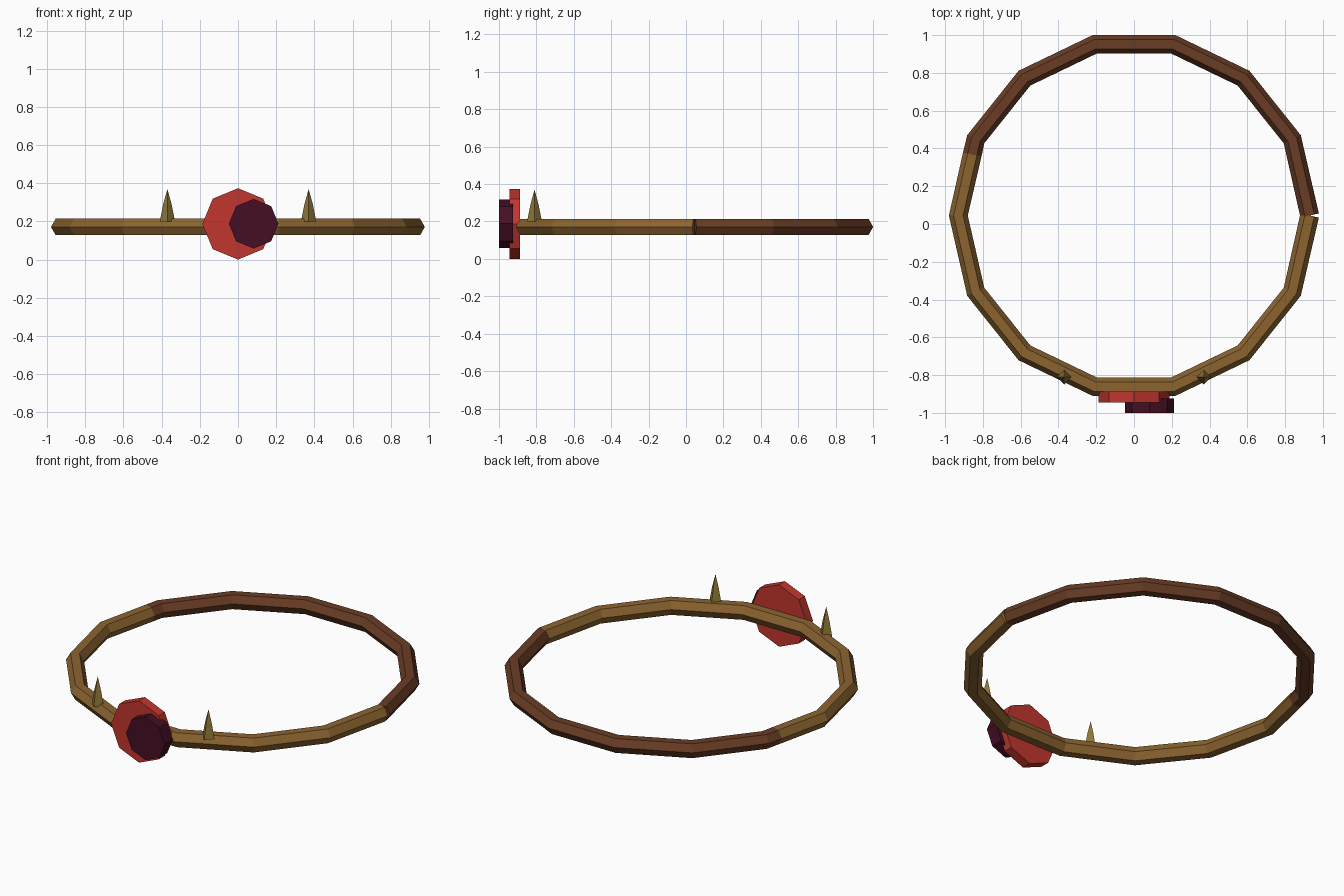
import bpy, bmesh, math
from mathutils import Vector, Matrix

if "Cube" in bpy.data.objects:
    bpy.data.objects.remove(bpy.data.objects["Cube"])


def material(name, rgb):
    # sRGB 0-255 to linear
    m = bpy.data.materials.new(name)
    lin = [((c / 255 + 0.055) / 1.055) ** 2.4 for c in rgb]
    m.diffuse_color = (*lin, 1)
    m.use_nodes = True
    m.node_tree.nodes["Principled BSDF"].inputs["Base Color"].default_value = m.diffuse_color
    return m


GOLD = material("tan_wood", (140, 100, 48))
BROWN = material("dark_brown_wood", (106, 61, 37))
RED = material("red", (194, 54, 46))
PLUM = material("dark_plum", (68, 14, 36))
OLIVE = material("olive_thorn", (142, 120, 56))


def add_object(name, bm, *mats):
    bmesh.ops.recalc_face_normals(bm, faces=bm.faces)
    mesh = bpy.data.meshes.new(name)
    bm.to_mesh(mesh)
    bm.free()
    for m in mats:
        mesh.materials.append(m)
    ob = bpy.data.objects.new(name, mesh)
    bpy.context.collection.objects.link(ob)
    return ob


# Circlet band: hexagonal tube swept along an open 14-sided path
SIDES, RADIUS, TUBE = 14, 0.93, 0.05
CENTRE = Vector((0, 0.045, 0.171))
path = [CENTRE + RADIUS * Vector((math.cos(a), math.sin(a), 0))
        for a in (math.tau * k / SIDES for k in range(SIDES + 1))]
split = SIDES // 2            # colour changes part way along this segment
path.insert(split, path[split - 1].lerp(path[split], 0.2))

bm = bmesh.new()
rings = []
for i, p in enumerate(path):
    before = (p - path[i - 1]).normalized() if i > 0 else Vector()
    after = (path[i + 1] - p).normalized() if i < len(path) - 1 else Vector()
    tangent = (before + after).normalized()
    out = Vector((tangent.y, -tangent.x, 0))
    rings.append([bm.verts.new(p + TUBE * (out * math.cos(a) + Vector((0, 0, math.sin(a)))))
                  for a in (math.tau * j / 6 for j in range(6))])
for i in range(len(rings) - 1):
    for j in range(6):
        k = (j + 1) % 6
        f = bm.faces.new((rings[i][j], rings[i][k], rings[i + 1][k], rings[i + 1][j]))
        f.material_index = 1 if i < split else 0
bm.faces.new(rings[0]).material_index = 1
bm.faces.new(rings[-1])
add_object("circlet_band", bm, GOLD, BROWN)


# Octagonal discs on the front
def disc(name, x, z, radius, y_front, y_back, mat):
    bm = bmesh.new()
    bmesh.ops.create_cone(
        bm, cap_ends=True, segments=8, radius1=radius, radius2=radius,
        depth=y_back - y_front,
        matrix=Matrix.Translation((x, (y_front + y_back) / 2, z))
        @ Matrix.Rotation(math.pi / 2, 4, 'X'))
    add_object(name, bm, mat)


disc("red_disc", 0, 0.187, 0.187, -0.945, -0.888, RED)
disc("plum_disc", 0.082, 0.188, 0.13, -1.0, -0.925, PLUM)


# Four-sided thorns with slightly bulging sides
def thorn(name, x):
    bm = bmesh.new()
    levels = [[bm.verts.new((x + r * math.cos(a), -0.81 + r * math.sin(a), z))
               for a in (math.pi / 2 * j for j in range(4))]
              for z, r in ((0.2, 0.04), (0.29, 0.022))]
    tip = bm.verts.new((x, -0.81, 0.37))
    for j in range(4):
        k = (j + 1) % 4
        bm.faces.new((levels[0][j], levels[0][k], levels[1][k], levels[1][j]))
        bm.faces.new((levels[1][j], levels[1][k], tip))
    bm.faces.new(levels[0])
    add_object(name, bm, OLIVE)


thorn("left_thorn", -0.37)
thorn("right_thorn", 0.37)
